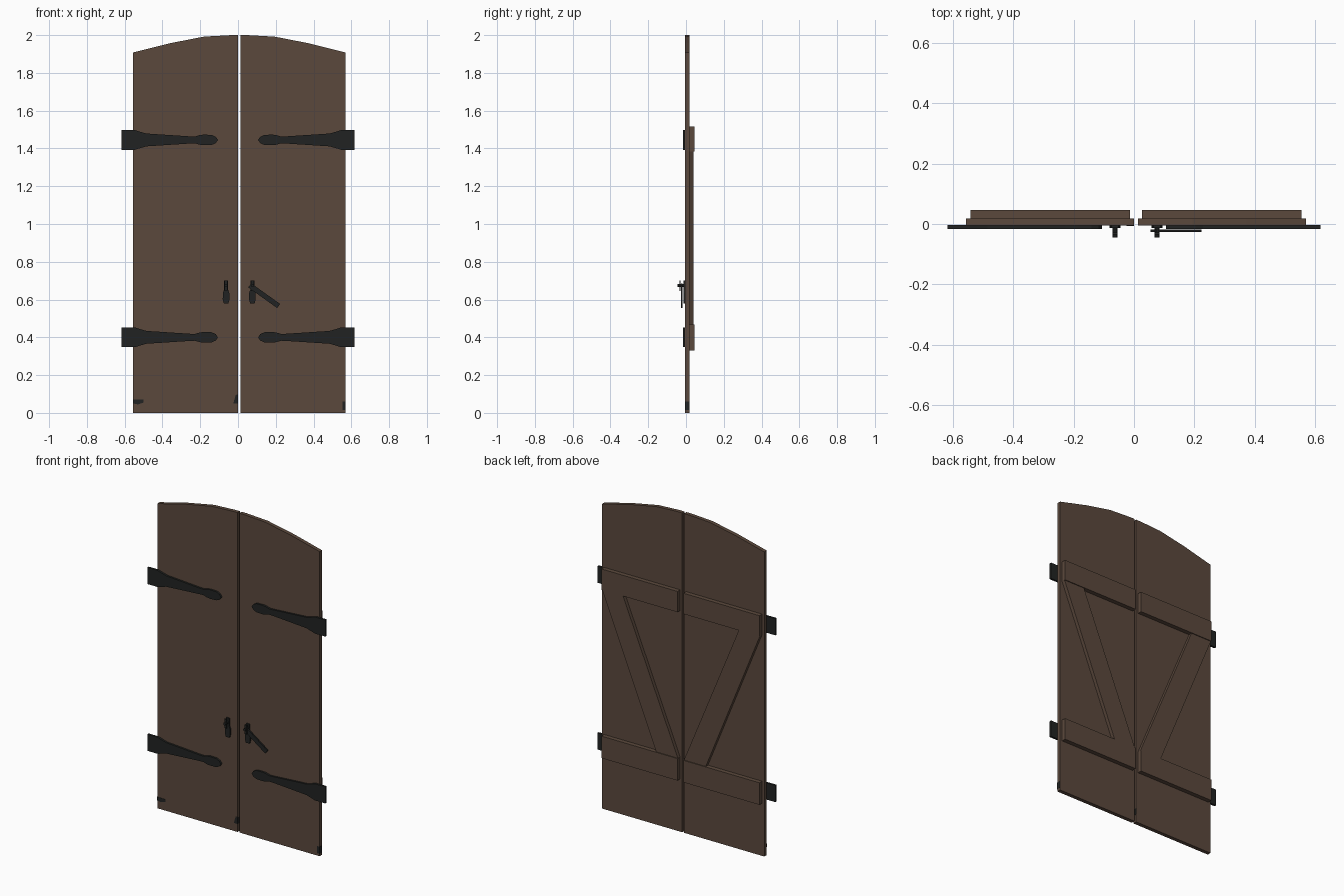
import bpy, bmesh, math

if "Cube" in bpy.data.objects:
    bpy.data.objects.remove(bpy.data.objects["Cube"])


def material(name, rgb):
    m = bpy.data.materials.new(name)
    m.diffuse_color = (*rgb, 1)
    m.use_nodes = True
    m.node_tree.nodes["Principled BSDF"].inputs["Base Color"].default_value = m.diffuse_color
    return m


WOOD = material("brown wood", (0.105, 0.066, 0.046))
IRON = material("black iron", (0.0152, 0.0165, 0.016))
AXIS = 0.0065  # the leaves meet around this x


def slab(name, outline, y0, y1, mat, mirror=None):
    """Extrude an (x, z) outline from y0 to y1; optionally mirrored in x."""
    if mirror is not None:
        outline = [(2 * mirror - x, z) for x, z in outline]
    bm = bmesh.new()
    front = [bm.verts.new((x, y0, z)) for x, z in outline]
    back = [bm.verts.new((x, y1, z)) for x, z in outline]
    bm.faces.new(front)
    bm.faces.new(back[::-1])
    n = len(outline)
    for i in range(n):
        j = (i + 1) % n
        bm.faces.new((front[j], front[i], back[i], back[j]))
    bmesh.ops.recalc_face_normals(bm, faces=bm.faces)
    me = bpy.data.meshes.new(name)
    bm.to_mesh(me)
    bm.free()
    me.materials.append(mat)
    ob = bpy.data.objects.new(name, me)
    bpy.context.collection.objects.link(ob)
    return ob


def rect(x0, x1, z0, z1):
    return [(x0, z0), (x1, z0), (x1, z1), (x0, z1)]


def symmetric(half, zc):
    """Close an outline from (x, half height) pairs around height zc."""
    return [(x, zc + h) for x, h in half] + [(x, zc - h) for x, h in reversed(half) if h]


def disc(x, z, r, n=8):
    return [(x + r * math.cos(2 * math.pi * (i + .5) / n),
             z + r * math.sin(2 * math.pi * (i + .5) / n)) for i in range(n)]


STRAP = [(-.617, .052), (-.545, .052), (-.52, .044), (-.485, .034), (-.255, .019),
         (-.228, .018), (-.205, .025), (-.185, .028), (-.14, .027), (-.118, .017), (-.106, 0)]

for side, mx, strap_mx in (("left", None, None), ("right", AXIS, 0)):
    # arched door leaf
    leaf = [(-.556, 0), (0, 0), (0, 2), (-.035, 2), (-.18, 1.992), (-.36, 1.957), (-.556, 1.908)]
    slab(side + "_leaf", leaf, -.005, .019, WOOD, mx)

    # battens and diagonal brace on the back
    slab(side + "_upper_batten", rect(-.541, -.014, 1.385, 1.515), .018, .046, WOOD, mx)
    slab(side + "_lower_batten", rect(-.541, -.014, .33, .468), .018, .046, WOOD, mx)
    slab(side + "_brace", [(-.541, 1.386), (-.396, 1.386), (-.014, .467), (-.165, .467)],
         .018, .041, WOOD, mx)

    # strap hinges
    for level, z in (("upper", 1.445), ("lower", .4)):
        slab(f"{side}_{level}_strap_hinge", symmetric(STRAP, z), -.017, -.004, IRON, strap_mx)

    # handle: teardrop plate, thumb piece and pin
    x = -.063
    drop = [(.011, .70), (.011, .652), (.017, .635), (.018, .60), (.012, .58)]
    plate = [(x + a, z) for a, z in drop] + [(x - a, z) for a, z in reversed(drop)]
    slab(side + "_handle_plate", plate, -.014, -.004, IRON, mx)
    slab(side + "_handle_thumb_piece", rect(x - .008, x + .008, .645, .70), -.034, -.028, IRON, mx)
    slab(side + "_handle_pin", disc(x, .674, .009), -.044, -.010, IRON, mx)

# latch bar hanging from the right handle
x0, z0, x1, z1 = .062, .675, .215, .566
d = math.hypot(x1 - x0, z1 - z0)
nx, nz = (z0 - z1) / d * .0135, (x1 - x0) / d * .0135
slab("latch_bar", [(x0 - nx, z0 - nz), (x1 - nx, z1 - nz), (x1 + nx, z1 + nz), (x0 + nx, z0 + nz)],
     -.027, -.018, IRON)

# dark worn spots near the bottom, as thin plates
spots = [[(-.5565, .05), (-.53, .045), (-.5, .055), (-.5, .07), (-.5565, .072)],
         [(-.025, .05), (.0005, .05), (.0005, .098), (-.012, .095)]]
for i, spot in enumerate(spots):
    slab(f"worn_spot_{i}", spot, -.0058, -.0048, IRON)
slab("worn_inner_edge", rect(-.0005, .0008, .05, .09), -.0055, .0195, IRON)
slab("worn_outer_edge", rect(.552, .5697, .015, .06), -.0058, -.0048, IRON)
slab("worn_outer_corner", rect(.5685, .5697, .015, .06), -.0055, .0195, IRON)
